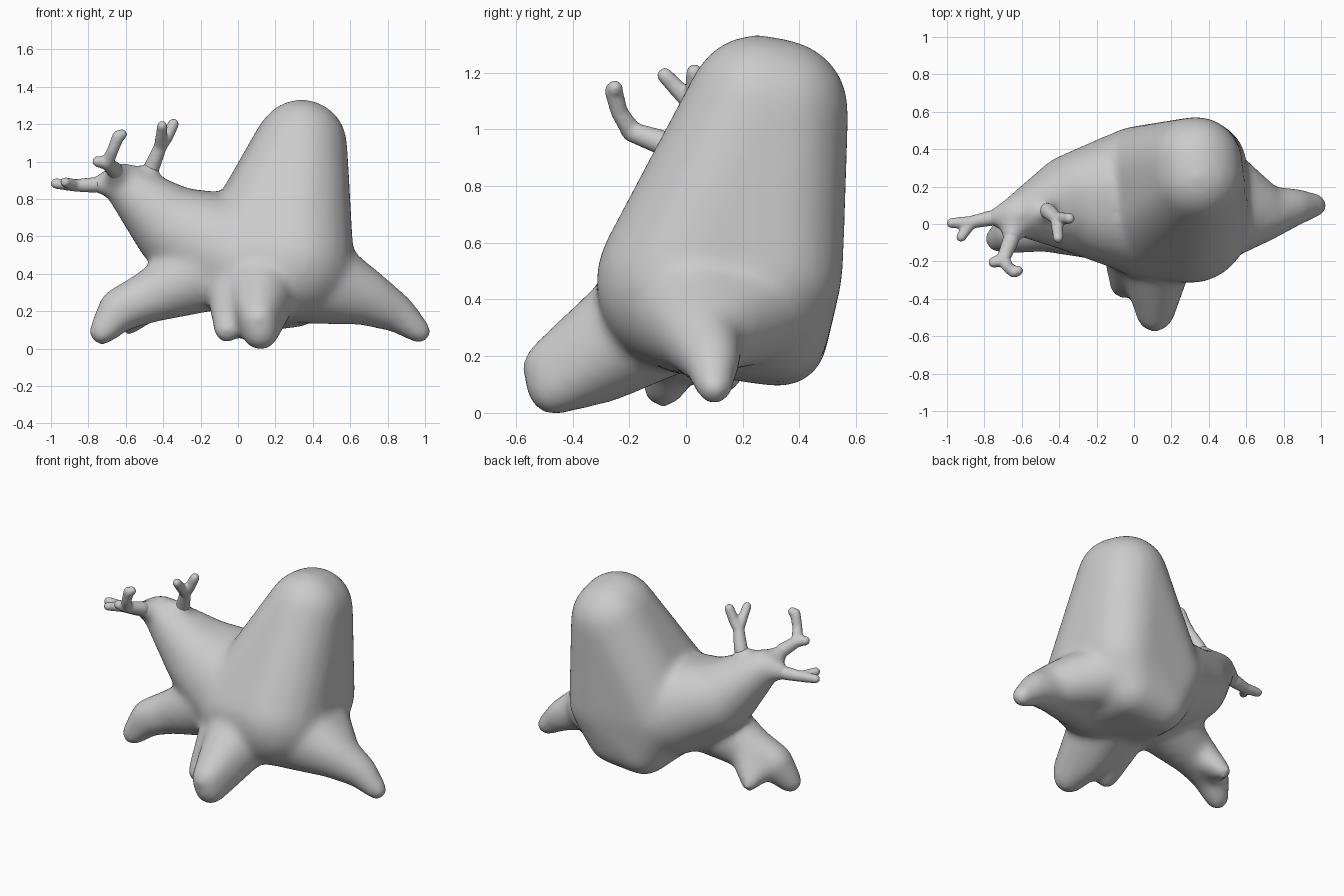
import bpy, bmesh
from mathutils import Matrix


def add_hull(bm, balls):
    """Convex hull around a few (x, y, z, radius) balls."""
    tmp = bmesh.new()
    for x, y, z, r in balls:
        bmesh.ops.create_icosphere(tmp, subdivisions=3, radius=r, matrix=Matrix.Translation((x, y, z)))
    pts = [v.co.copy() for v in tmp.verts]
    tmp.free()
    new = [bm.verts.new(p) for p in pts]
    bmesh.ops.convex_hull(bm, input=new)
    loose = [v for v in new if v.is_valid and not v.link_faces]
    bmesh.ops.delete(bm, geom=loose, context='VERTS')


def add_limb(bm, balls):
    """Tapered limb: a hull between each neighbouring pair."""
    for a, b in zip(balls, balls[1:]):
        add_hull(bm, [a, b])


def finish(name, bm, voxel, rounds):
    """Fuse the overlapping hulls into one soft skin."""
    me = bpy.data.meshes.new(name)
    bmesh.ops.recalc_face_normals(bm, faces=bm.faces)
    bm.to_mesh(me)
    bm.free()
    ob = bpy.data.objects.new(name, me)
    bpy.context.collection.objects.link(ob)
    rm = ob.modifiers.new("fuse", 'REMESH')
    rm.mode = 'VOXEL'
    rm.voxel_size = voxel
    rm.use_smooth_shade = True
    sm = ob.modifiers.new("soften", 'SMOOTH')
    sm.factor = 0.5
    sm.iterations = rounds
    return ob


# Body: tall hump and bulky base
bm = bmesh.new()
add_hull(bm, [(0.34, 0.25, 1.09, 0.245), (0.33, 0.325, 1.07, 0.25),
              (0.30, 0.00, 0.46, 0.32), (0.36, 0.31, 0.50, 0.245),
              (0.30, 0.33, 0.28, 0.17), (0.08, 0.33, 0.26, 0.17),
              (0.02, 0.26, 0.50, 0.265), (0.05, 0.00, 0.46, 0.29)])

# Lobe leaning to the left
mid = [(-0.32, 0.08, 0.63, 0.23), (-0.32, 0.15, 0.63, 0.23)]
add_hull(bm, [(-0.03, 0.19, 0.52, 0.31), (-0.03, 0.06, 0.50, 0.31)] + mid)
add_hull(bm, mid + [(-0.61, 0.05, 0.88, 0.115)])

# Left leg with a side toe
add_limb(bm, [(-0.15, 0.02, 0.42, 0.22), (-0.48, -0.01, 0.275, 0.14),
              (-0.63, -0.04, 0.21, 0.12), (-0.725, -0.08, 0.09, 0.075)])
add_hull(bm, [(-0.48, 0.02, 0.27, 0.12), (-0.60, -0.02, 0.22, 0.10), (-0.58, 0.15, 0.12, 0.052)])

# Right leg, blending into the back of the base
add_limb(bm, [(0.38, 0.02, 0.38, 0.25), (0.67, 0.05, 0.28, 0.155),
              (0.85, 0.09, 0.19, 0.105), (0.97, 0.10, 0.09, 0.066)])
add_hull(bm, [(0.34, 0.29, 0.40, 0.22), (0.66, 0.09, 0.29, 0.15), (0.38, 0.02, 0.40, 0.25)])

# Front leg with a smaller side toe
add_hull(bm, [(0.12, -0.08, 0.36, 0.23), (0.10, -0.28, 0.145, 0.11),
              (0.11, -0.48, 0.16, 0.10), (0.12, -0.465, 0.09, 0.10)])
add_hull(bm, [(0.00, -0.12, 0.32, 0.17), (-0.05, -0.28, 0.20, 0.075), (-0.06, -0.33, 0.10, 0.072)])

# Branching horns: stem, first tip, second tip
horns = [
    ([(-0.52, 0.08, 0.85, 0.10), (-0.46, 0.07, 0.97, 0.043), (-0.415, 0.03, 1.08, 0.035)],
     [(-0.405, -0.075, 1.19, 0.028)], [(-0.38, 0.03, 1.13, 0.033), (-0.345, 0.03, 1.20, 0.030)]),
    ([(-0.63, 0.03, 0.89, 0.09), (-0.66, -0.09, 0.955, 0.044), (-0.70, -0.19, 0.99, 0.036)],
     [(-0.75, -0.205, 1.00, 0.030)],
     [(-0.67, -0.235, 1.06, 0.031), (-0.64, -0.255, 1.135, 0.033), (-0.62, -0.25, 1.145, 0.028)]),
    ([(-0.65, 0.05, 0.89, 0.09), (-0.77, 0.03, 0.875, 0.042), (-0.87, 0.01, 0.872, 0.034)],
     [(-0.925, -0.07, 0.89, 0.027)], [(-0.975, 0.005, 0.882, 0.028)]),
]
hb = bmesh.new()
for stem, tip_a, tip_b in horns:
    add_limb(bm, stem[:2])  # flared root blended into the body
    inner = stem[0][:3] + (0.045,)
    add_limb(hb, [inner] + stem[1:])
    for tip in (tip_a, tip_b):
        add_limb(hb, [stem[-1]] + tip)
finish("body", bm, 0.018, 30)
finish("horns", hb, 0.009, 8)
